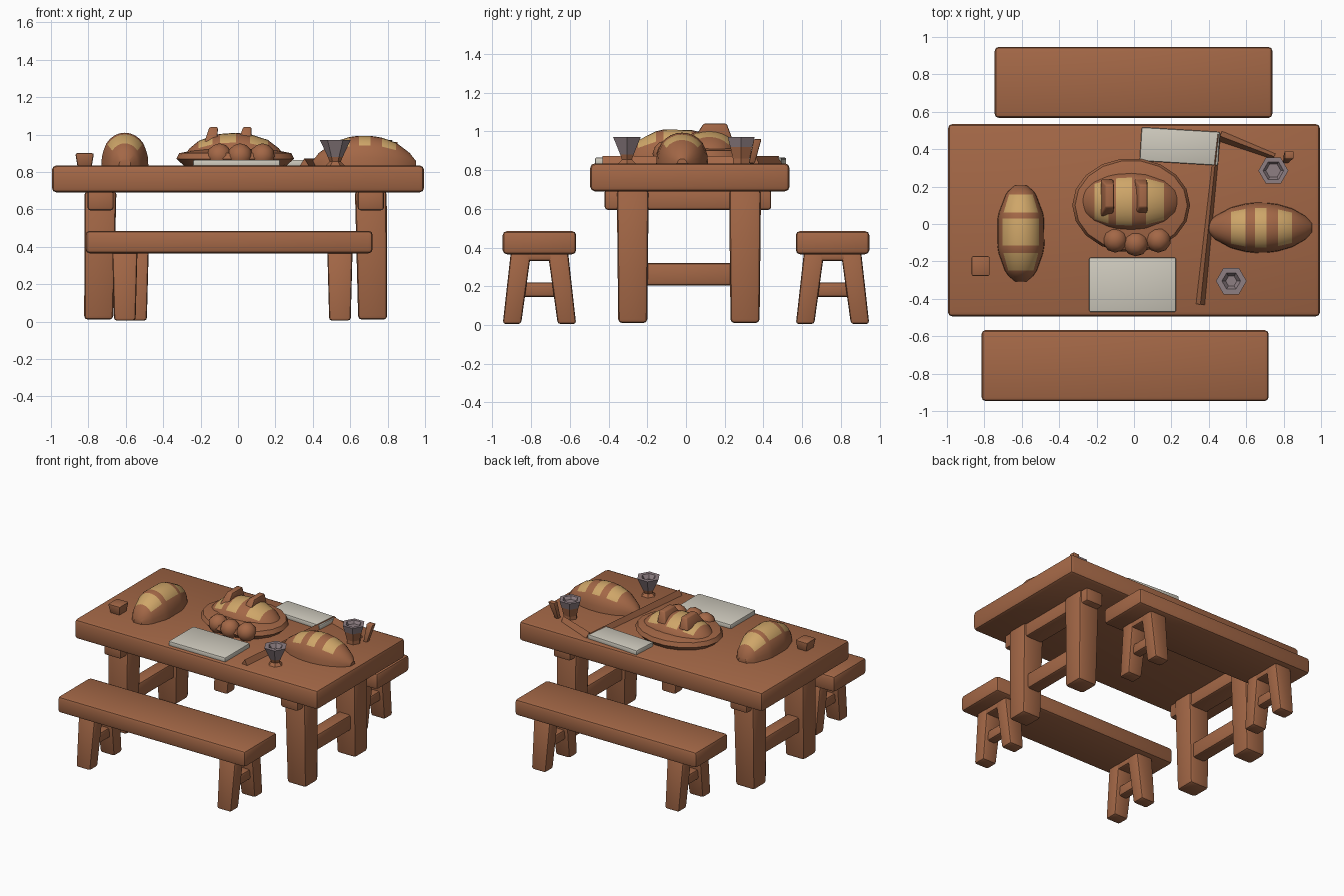
import bpy, bmesh, math
from mathutils import Vector

if "Cube" in bpy.data.objects:
    bpy.data.objects.remove(bpy.data.objects["Cube"])


def material(name, rgb):
    m = bpy.data.materials.new(name)
    m.diffuse_color = (*rgb, 1)
    m.use_nodes = True
    m.node_tree.nodes["Principled BSDF"].inputs["Base Color"].default_value = m.diffuse_color
    return m


BROWN = material("warm brown", (0.37, 0.137, 0.062))
TAN = material("bread tan", (0.62, 0.38, 0.14))
CLOTH = material("linen white", (0.62, 0.59, 0.51))
GREY = material("pewter grey", (0.27, 0.21, 0.225))


def finish(name, bm, mats, bevel=0, angle=40, segments=2):
    bmesh.ops.recalc_face_normals(bm, faces=bm.faces[:])
    if bevel:
        bmesh.ops.bevel(bm, geom=bm.edges[:], offset=bevel, segments=segments,
                        profile=0.5, affect='EDGES', clamp_overlap=True)
    me = bpy.data.meshes.new(name)
    bm.to_mesh(me)
    bm.free()
    for m in mats:
        me.materials.append(m)
    ob = bpy.data.objects.new(name, me)
    bpy.context.collection.objects.link(ob)
    if angle:
        bpy.ops.object.select_all(action='DESELECT')
        ob.select_set(True)
        bpy.context.view_layer.objects.active = ob
        bpy.ops.object.shade_smooth_by_angle(angle=math.radians(angle))
    return ob


def box(name, lo, hi, mat=BROWN, bevel=0.015):
    bm = bmesh.new()
    bmesh.ops.create_cube(bm, size=1)
    lo, hi = Vector(lo), Vector(hi)
    for v in bm.verts:
        v.co = Vector([(l + h) / 2 + c * (h - l) for l, h, c in zip(lo, hi, v.co)])
    return finish(name, bm, [mat], bevel)


def post(name, foot, top, foot_size, top_size, bevel=0.015, mat=BROWN):
    """Leaning post with horizontal rectangular ends."""
    bm = bmesh.new()
    bmesh.ops.create_cube(bm, size=1)
    for v in bm.verts:
        p, s = (top, top_size) if v.co.z > 0 else (foot, foot_size)
        v.co = Vector((p[0] + v.co.x * s[0], p[1] + v.co.y * s[1], p[2]))
    return finish(name, bm, [mat], bevel)


def stick(name, a, b, width, height):
    """Thin pointed stick lying on the table."""
    a, b = Vector(a), Vector(b)
    side = (b - a).cross(Vector((0, 0, 1))).normalized() * width / 2
    up = Vector((0, 0, height))
    bm = bmesh.new()
    rings = [[bm.verts.new(p + side * s), bm.verts.new(p - side * s), bm.verts.new(p + up)]
             for p, s in ((a, 1), (b, 0.6))]
    for i in range(3):
        j = (i + 1) % 3
        bm.faces.new((rings[0][i], rings[0][j], rings[1][j], rings[1][i]))
    for r in rings:
        bm.faces.new(r)
    return finish(name, bm, [BROWN], angle=0)


def loaf(name, centre, length, width, height, turn, cuts, reach=4, power=0.5):
    """Half-round loaf; tan score marks lie between each (start, end) pair in cuts."""
    stops = sorted({-0.97, -0.85, 0.85, 0.97, *[c for pair in cuts for c in pair]})
    n = 14
    bm = bmesh.new()
    rings = []
    for u in stops:
        r = (1 - u * u) ** power
        ring = []
        for k in range(n + 1):
            t = math.pi * k / n
            crust = 1.06 if abs(u) < 0.8 and 3 <= k <= n - 3 else 1
            ring.append(bm.verts.new((u * length / 2, math.cos(t) * r * width / 2,
                                      math.sin(t) ** 0.8 * r * height * crust)))
        rings.append(ring)
    for i in range(len(stops) - 1):
        mid = (stops[i] + stops[i + 1]) / 2
        scored = any(a < mid < b for a, b in cuts)
        for k in range(n):
            f = bm.faces.new((rings[i][k], rings[i][k + 1], rings[i + 1][k + 1], rings[i + 1][k]))
            f.material_index = int(scored and reach <= k + 1 and k < n - reach + 1)
        bm.faces.new((rings[i][0], rings[i][n], rings[i + 1][n], rings[i + 1][0]))
    bm.faces.new(rings[0])
    bm.faces.new(rings[-1])
    ob = finish(name, bm, [BROWN, TAN], angle=35)
    ob.location = centre
    ob.rotation_euler.z = turn
    return ob


def lathe(name, centre, profile, sides, mats, grey_from=99, scale_y=1, angle=0):
    """Turned form from (radius, height) pairs; second colour above a profile step."""
    bm = bmesh.new()
    rings = [[bm.verts.new((r * math.cos(2 * math.pi * k / sides),
                            r * scale_y * math.sin(2 * math.pi * k / sides), z))
              for k in range(sides)] for r, z in profile]
    for i in range(len(rings) - 1):
        for k in range(sides):
            j = (k + 1) % sides
            f = bm.faces.new((rings[i][k], rings[i][j], rings[i + 1][j], rings[i + 1][k]))
            f.material_index = int(i >= grey_from)
    bm.faces.new(rings[0])
    bm.faces.new(rings[-1]).material_index = len(mats) - 1
    ob = finish(name, bm, mats, angle=angle)
    ob.location = centre
    return ob


# Table: top, legs, cross beams
TOP = 0.835
box("table_top", (-0.995, -0.495, 0.69), (0.995, 0.535, TOP), bevel=0.025)
for sx, side in ((-1, "left"), (1, "right")):
    x = -0.735 if sx < 0 else 0.71
    for y, end in ((-0.275, "front"), (0.305, "back")):
        post(f"table_leg_{side}_{end}", (x + sx * 0.01, y, 0.01), (x, y, 0.70),
             (0.155, 0.15), (0.17, 0.165), 0.02)
    box(f"table_upper_beam_{side}", (x - 0.07, -0.42, 0.595), (x + 0.07, 0.44, 0.70))
    box(f"table_lower_rail_{side}", (x - 0.05, -0.25, 0.205), (x + 0.05, 0.28, 0.32))

# Benches with splayed legs
for sy, end, x0, x1, legs in ((-1, "front", -0.815, 0.72, (-0.605, 0.545)),
                              (1, "back", -0.745, 0.74, (-0.545, 0.545))):
    yc = sy * 0.757
    box(f"{end}_bench_seat", (x0, yc - 0.19, 0.365), (x1, yc + 0.19, 0.485), bevel=0.022)
    for i, x in enumerate(legs):
        for s in (-1, 1):
            post(f"{end}_bench_leg_{i}_{s}", (x, yc + s * 0.142, 0.005), (x, yc + s * 0.095, 0.38),
                 (0.115, 0.095), (0.135, 0.105))
        box(f"{end}_bench_rail_{i}", (x - 0.035, yc - 0.11, 0.145), (x + 0.035, yc + 0.11, 0.22))
        box(f"{end}_bench_bracket_{i}", (x - 0.065, yc - 0.14, 0.33), (x + 0.065, yc + 0.14, 0.385))

# Platter with a big loaf and rolls
lathe("platter", (-0.015, 0.10, TOP - 0.005), [(0.27, 0), (0.315, 0.04), (0.30, 0.07), (0.2, 0.09)],
      18, [BROWN], scale_y=0.8, angle=40)
loaf("centre_loaf", (-0.02, 0.12, TOP + 0.01), 0.56, 0.33, 0.155, 0,
     [(-0.68, -0.42), (-0.27, 0.03), (0.3, 0.64)])
for i, x in enumerate((-0.145, 0.035)):
    post(f"loaf_crust_flap_{i}", (x, 0.14, 0.96), (x + 0.015, 0.15, 1.04),
         (0.07, 0.2), (0.045, 0.12), 0.008)
for i, x in enumerate((-0.10, 0.01, 0.13)):
    bm = bmesh.new()
    bmesh.ops.create_icosphere(bm, subdivisions=2, radius=0.068)
    roll = finish(f"bread_roll_{i}", bm, [BROWN])
    roll.location = (x, -0.085 - 0.02 * (i == 1), TOP + 0.05)

# Side loaves
loaf("left_loaf", (-0.605, -0.05, TOP - 0.005), 0.53, 0.26, 0.175, math.pi / 2,
     [(-0.75, -0.4), (-0.25, 0.3), (0.42, 0.78)])
loaf("right_loaf", (0.675, -0.02, TOP - 0.005), 0.57, 0.27, 0.155, 0,
     [(-0.55, -0.28), (-0.1, 0.12), (0.33, 0.6)], power=0.6)

# Folded cloths
box("front_cloth", (-0.24, -0.47, TOP - 0.01), (0.225, -0.18, 0.865), CLOTH, 0.008)
back_cloth = box("back_cloth", (-0.21, -0.09, TOP - 0.01), (0.21, 0.09, 0.865), CLOTH, 0.008)
back_cloth.location = (0.245, 0.415, 0)
back_cloth.rotation_euler.z = -0.06

# Goblets
lathe("front_goblet", (0.52, -0.305, TOP - 0.005),
      [(0.055, 0), (0.03, 0.025), (0.04, 0.05), (0.082, 0.14), (0.05, 0.14), (0.03, 0.11)],
      6, [BROWN, GREY], grey_from=2)
lathe("back_goblet", (0.745, 0.285, TOP - 0.005),
      [(0.05, 0), (0.05, 0.03), (0.065, 0.09), (0.08, 0.14), (0.055, 0.14), (0.04, 0.12)],
      6, [BROWN, GREY], grey_from=2)
post("goblet_handle", (0.81, 0.34, TOP), (0.83, 0.37, 0.96), (0.03, 0.03), (0.05, 0.04), 0.005)

# Knives and crumb block
stick("long_knife", (0.355, -0.43, TOP - 0.003), (0.45, 0.48, TOP - 0.003), 0.05, 0.04)
stick("short_knife", (0.46, 0.47, TOP - 0.003), (0.75, 0.36, TOP - 0.003), 0.06, 0.04)
post("small_bowl", (-0.82, -0.225, TOP - 0.01), (-0.82, -0.225, 0.90),
     (0.075, 0.085), (0.10, 0.11), 0.01)
